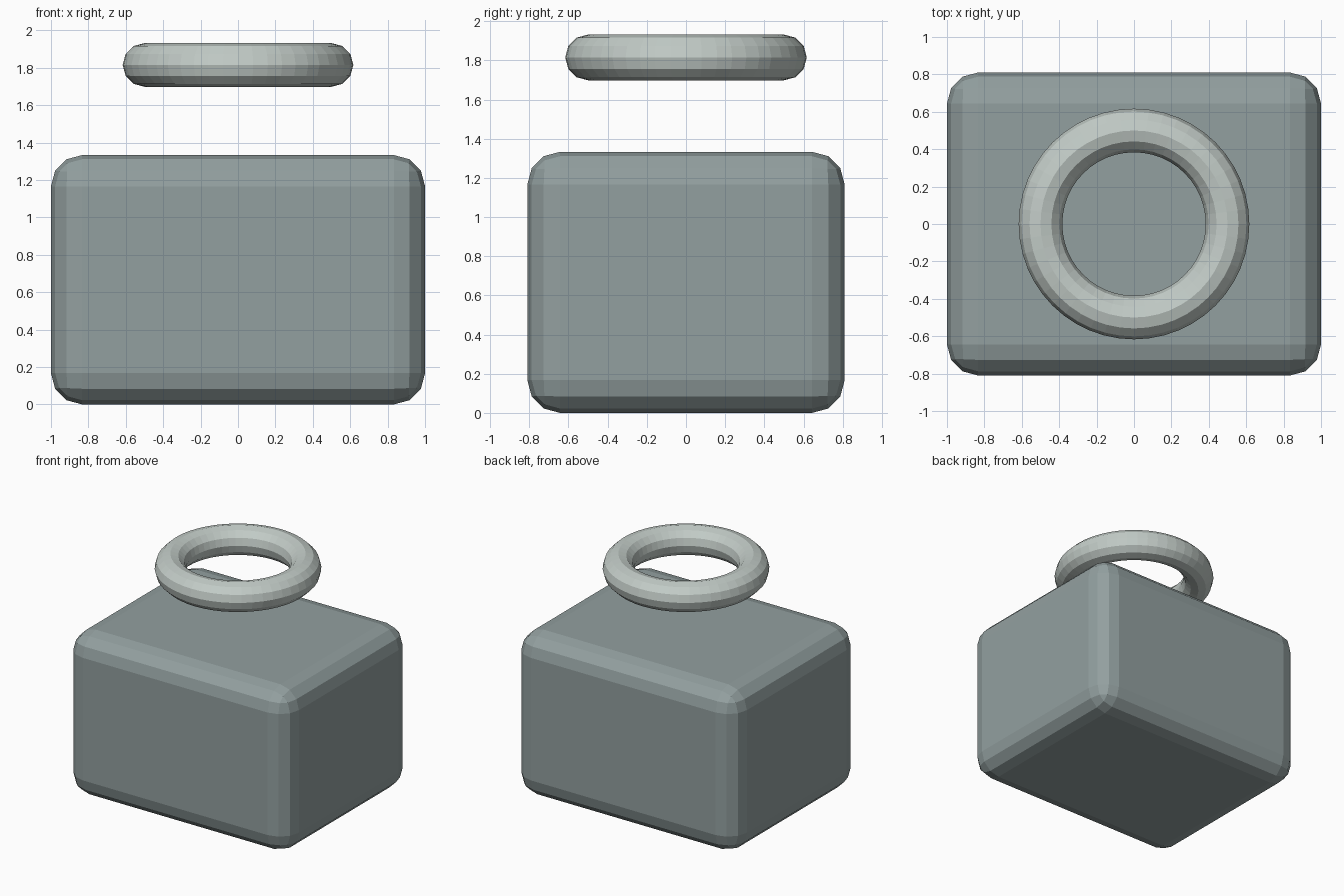
import bpy
import bmesh

if "Cube" in bpy.data.objects:
    bpy.data.objects.remove(bpy.data.objects["Cube"])


def material(name, rgb):
    m = bpy.data.materials.new(name)
    m.diffuse_color = (*rgb, 1.0)
    m.use_nodes = True
    m.node_tree.nodes["Principled BSDF"].inputs["Base Color"].default_value = m.diffuse_color
    return m


body_grey = material("slate grey", (0.29, 0.35, 0.35))
ring_grey = material("pale grey", (0.54, 0.60, 0.57))

# Rounded block with three-step bevelled edges
bm = bmesh.new()
bmesh.ops.create_cube(bm, size=1.0)
for v in bm.verts:
    v.co.x *= 2.0
    v.co.y *= 1.62
    v.co.z = (v.co.z + 0.5) * 1.333
bmesh.ops.bevel(bm, geom=bm.edges[:], offset=0.1667, offset_type='OFFSET',
                segments=3, profile=0.5, affect='EDGES')
mesh = bpy.data.meshes.new("block")
bm.to_mesh(mesh)
bm.free()
mesh.materials.append(body_grey)
block = bpy.data.objects.new("block", mesh)
bpy.context.collection.objects.link(block)

# Floating ring above the block
bpy.ops.mesh.primitive_torus_add(location=(0, 0, 1.815), major_radius=0.5,
                                 minor_radius=0.1167, major_segments=48,
                                 minor_segments=12)
ring = bpy.context.object
ring.name = "ring"
ring.data.materials.append(ring_grey)
bpy.ops.object.shade_flat()
